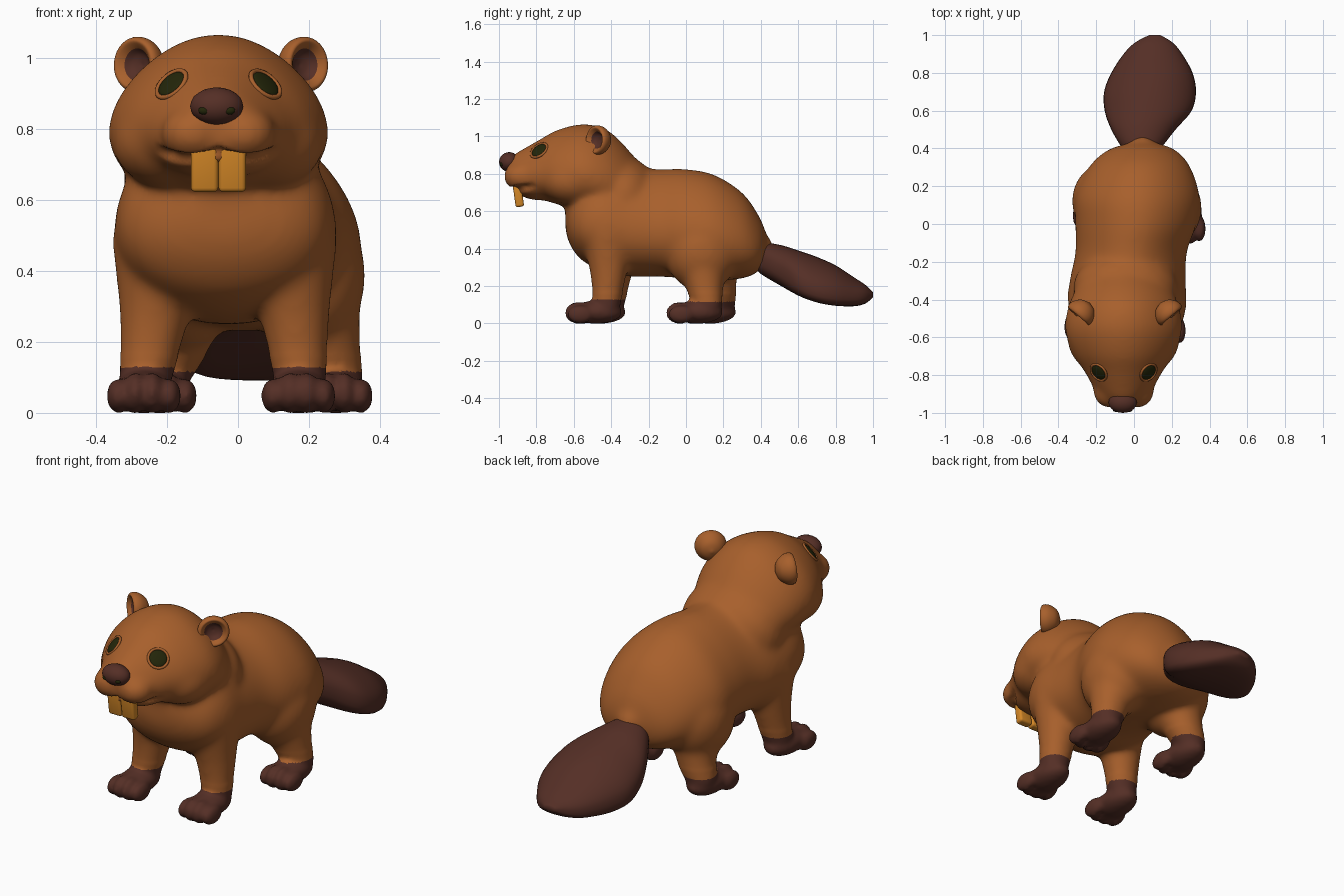
import bpy, bmesh, math
from mathutils import Vector, Matrix

cube = bpy.data.objects.get("Cube")
if cube:
    bpy.data.objects.remove(cube)


def material(name, rgb):
    m = bpy.data.materials.new(name)
    m.use_nodes = True
    m.diffuse_color = (*rgb, 1)
    m.node_tree.nodes["Principled BSDF"].inputs["Base Color"].default_value = (*rgb, 1)
    return m


FUR = material("brown fur", (0.39, 0.116, 0.025))
SKIN = material("dark brown skin", (0.09, 0.028, 0.019))
TOOTH = material("amber enamel", (0.66, 0.245, 0.02))
EYE = material("dark olive eye", (0.017, 0.019, 0.003))


def make(name, bm, mats):
    bmesh.ops.recalc_face_normals(bm, faces=bm.faces)
    me = bpy.data.meshes.new(name)
    bm.to_mesh(me)
    bm.free()
    ob = bpy.data.objects.new(name, me)
    bpy.context.collection.objects.link(ob)
    for m in mats:
        me.materials.append(m)
    me.shade_smooth()
    return ob


def blob(bm, c, r, rot=Matrix()):
    mat = Matrix.Translation(c) @ rot.to_4x4() @ Matrix.Diagonal((*r, 1))
    bmesh.ops.create_icosphere(bm, subdivisions=3, radius=1, matrix=mat)


def spline(pts, steps=6):
    # Catmull-Rom through tuples of any size
    p = [Vector(q) for q in pts]
    p = [p[0]] + p + [p[-1]]
    out = []
    for a, b, c, d in zip(p, p[1:], p[2:], p[3:]):
        for i in range(steps):
            t = i / steps
            out.append((2 * b + (c - a) * t + (2 * a - 5 * b + 4 * c - d) * t * t
                        + (3 * b - a - 3 * c + d) * t ** 3) / 2)
    return out + [p[-1]]


def loft(bm, stations, pear=0, droop=0, power=1, n=40):
    # Sections: y, centre x, bottom z, top z, half width; pear narrows the top, droop lowers the sides
    rings = []
    for y, x, lo, hi, w in spline(stations):
        ring = []
        for k in range(n):
            a = 2 * math.pi * k / n
            h = math.copysign(abs(math.sin(a)) ** power, math.sin(a))
            dx = w * math.cos(a) * (1 - pear * h)
            ring.append(bm.verts.new((x + dx, y, (lo + hi) / 2 + (hi - lo) / 2 * h - droop * dx * dx)))
        rings.append(ring)
    for r, s in zip(rings, rings[1:]):
        for k in range(n):
            bm.faces.new((r[k], r[(k + 1) % n], s[(k + 1) % n], s[k]))
    bm.faces.new(rings[0])
    bm.faces.new(rings[-1])


def limb(bm, pts):
    for x, y, z, r in spline(pts, 8):
        blob(bm, (x, y, z), (r, r, r))


HX = -0.055  # head centre line

# Trunk and head
bm = bmesh.new()
loft(bm, [(0.43, .05, .36, .48, .07), (0.39, .04, .28, .575, .18), (0.3, .03, .24, .70, .265),
          (0.15, .018, .23, .795, .322), (0, .01, .24, .825, .315), (-.15, -.015, .25, .825, .29),
          (-.3, -.033, .25, .84, .302), (-.45, -.036, .28, .87, .305), (-.56, -.04, .34, .8, .27),
          (-.62, -.04, .42, .7, .19), (-.645, -.04, .5, .62, .08)], pear=.2)
loft(bm, [(-.2, HX, .66, .83, .14), (-.27, HX, .6, .885, .2), (-.35, HX, .58, .975, .25),
          (-.43, HX, .58, 1.04, .285), (-.52, HX, .60, 1.065, .303), (-.6, HX, .615, 1.06, .295),
          (-.7, HX, .64, 1.03, .255), (-.78, HX, .665, .985, .205), (-.86, HX, .685, .94, .16),
          (-.92, HX, .71, .905, .115), (-.955, HX, .75, .87, .065)], pear=.22)
blob(bm, (-.045, -.34, .67), (.28, .2, .225))                       # neck
for s in (-1, 1):
    blob(bm, (HX + s * .14, -.6, .765), (.16, .18, .135))           # cheek
    blob(bm, (HX + s * .072, -.885, .785), (.092, .092, .078))      # muzzle lobe
blob(bm, (HX, -.79, .728), (.165, .125, .07))                       # lower jaw
limb(bm, [(.03, .32, .45, .1), (.045, .39, .405, .078)])            # tail root


# Legs with four-toed paws
def paw(x, y):
    blob(bm, (x, y + .01, .06), (.086, .14, .062))
    for k in (-1.5, -.5, .5, 1.5):
        out = abs(k) - .5
        blob(bm, (x + k * .048, y - .09 + out * .015, .056 - out * .008), (.033, .07, .059 - out * .009))


for x, y, ux, uy in ((.17, -.49, .14, -.42), (-.265, -.47, -.215, -.38)):
    limb(bm, [(ux, uy, .48, .14), ((x + ux) / 2 + .005, (y + uy) / 2 + .04, .28, .1), (x + .005, y + .065, .1, .074)])
    paw(x, y)
for x, y, ux, uy in ((.275, .05, .19, .085), (-.22, .12, -.16, .12)):
    blob(bm, (ux, uy, .385), (.17, .2, .215))
    limb(bm, [(ux + .01, uy, .36, .145), ((x + ux) / 2 + .01, y + .05, .21, .103), (x, y + .065, .1, .077)])
    paw(x, y)
body = make("body", bm, [FUR, SKIN])

# Fuse the masses, soften lightly overall and strongly above the paws
mod = body.modifiers.new("Fuse", 'REMESH')
mod.mode = 'VOXEL'
mod.voxel_size = .011
bm = bmesh.new()
bm.from_object(body, bpy.context.evaluated_depsgraph_get())
body.modifiers.clear()
for i in range(22):
    low = -1 if i < 5 else .16
    bmesh.ops.smooth_vert(bm, verts=[v for v in bm.verts if v.co.z > low], factor=.5,
                          use_axis_x=True, use_axis_y=True, use_axis_z=True)

# Pressed-in smile line, then dark paws by height
bm.normal_update()
moves = []
for v in bm.verts:
    dx = abs(v.co.x - HX)
    d = abs(v.co.z - .715 - 3.3 * (dx - .08) ** 2) / .016
    if v.co.y < -.66 and dx < .18 and d < 1:
        moves.append((v, v.normal * (.016 * (1 - d * d) * min(1, (.18 - dx) / .04))))
for v, m in moves:
    v.co -= m
for f in bm.faces:
    c = f.calc_center_median()
    f.material_index = int(c.z < (.13 if c.y < -.2 else .116))
    f.smooth = True
bm.to_mesh(body.data)
bm.free()
bpy.context.view_layer.update()

# Paddle tail
bm = bmesh.new()
loft(bm, [(.345, .04, .32, .385, .04), (.4, .04, .265, .43, .10), (.5, .05, .205, .42, .17),
          (.6, .075, .15, .39, .23), (.7, .085, .115, .355, .243), (.8, .095, .095, .31, .215),
          (.9, .1, .092, .245, .155), (.96, .105, .107, .205, .1), (1.0, .11, .14, .165, .03)],
     droop=1, power=.75)
make("tail", bm, [SKIN])

# Nose and nostrils
bm = bmesh.new()
blob(bm, (-.06, -.945, .863), (.075, .055, .053))
make("nose", bm, [SKIN])
bm = bmesh.new()
for s in (-1, 1):
    blob(bm, (-.06 + s * .035, -.984, .851), (.017, .011, .012))
make("nostrils", bm, [EYE])

# Front teeth
for side, s in (("right", -1), ("left", 1)):
    bm = bmesh.new()
    mat = (Matrix.Translation((HX + s * .039, -.897, .69)) @ Matrix.Rotation(.14, 4, 'X')
           @ Matrix.Diagonal((.077, .045, .135, 1)))
    bmesh.ops.create_cube(bm, size=1, matrix=mat)
    bmesh.ops.bevel(bm, geom=bm.edges[:], offset=.013, segments=4, affect='EDGES', profile=.5)
    make(side + "_tooth", bm, [TOOTH])


def revolve(bm, profile, frame, n=36):
    # Spin (radius, height) points about the local z axis; the inner cup is dark
    verts = [bm.verts.new((r, 0, h)) for r, h in profile]
    edges = [bm.edges.new(e) for e in zip(verts, verts[1:])]
    bmesh.ops.spin(bm, geom=verts + edges, cent=(0, 0, 0), axis=(0, 0, 1), angle=2 * math.pi, steps=n)
    bmesh.ops.remove_doubles(bm, verts=bm.verts, dist=.0005)
    for f in bm.faces:
        c = f.calc_center_median()
        f.material_index = int(c.xy.length < .046 and c.z > -.03)
    bm.transform(frame)


for side, s in (("right", -1), ("left", 1)):
    # Cupped ear
    bm = bmesh.new()
    aim = Vector((s * .65, -.76, .05)).to_track_quat('Z', 'Y').to_matrix().to_4x4()
    frame = Matrix.Translation((-.048 + s * .235, -.475, .98)) @ aim
    revolve(bm, spline([(0, -.075), (.045, -.06), (.073, -.025), (.078, .006), (.067, .02),
                        (.05, .008), (.03, -.014), (0, -.022)], 4), frame)
    make(side + "_ear", bm, [FUR, SKIN])

    # Eye set into the face, with a soft lid ring
    hit, pos, normal, _ = body.ray_cast(Vector((HX + s * .132, -2, .925)), Vector((0, 1, 0)))
    rot = normal.to_track_quat('Z', 'Y').to_matrix()
    bm = bmesh.new()
    blob(bm, pos, (.044, .044, .01), rot)
    make(side + "_eye", bm, [EYE])
    bm = bmesh.new()
    ring = [(.049 + .007 * math.cos(a), .007 * math.sin(a)) for a in (math.pi * k / 4 for k in range(9))]
    revolve(bm, ring, Matrix.Translation(pos) @ rot.to_4x4())
    for f in bm.faces:
        f.material_index = 0
    make(side + "_eyelid", bm, [FUR])
